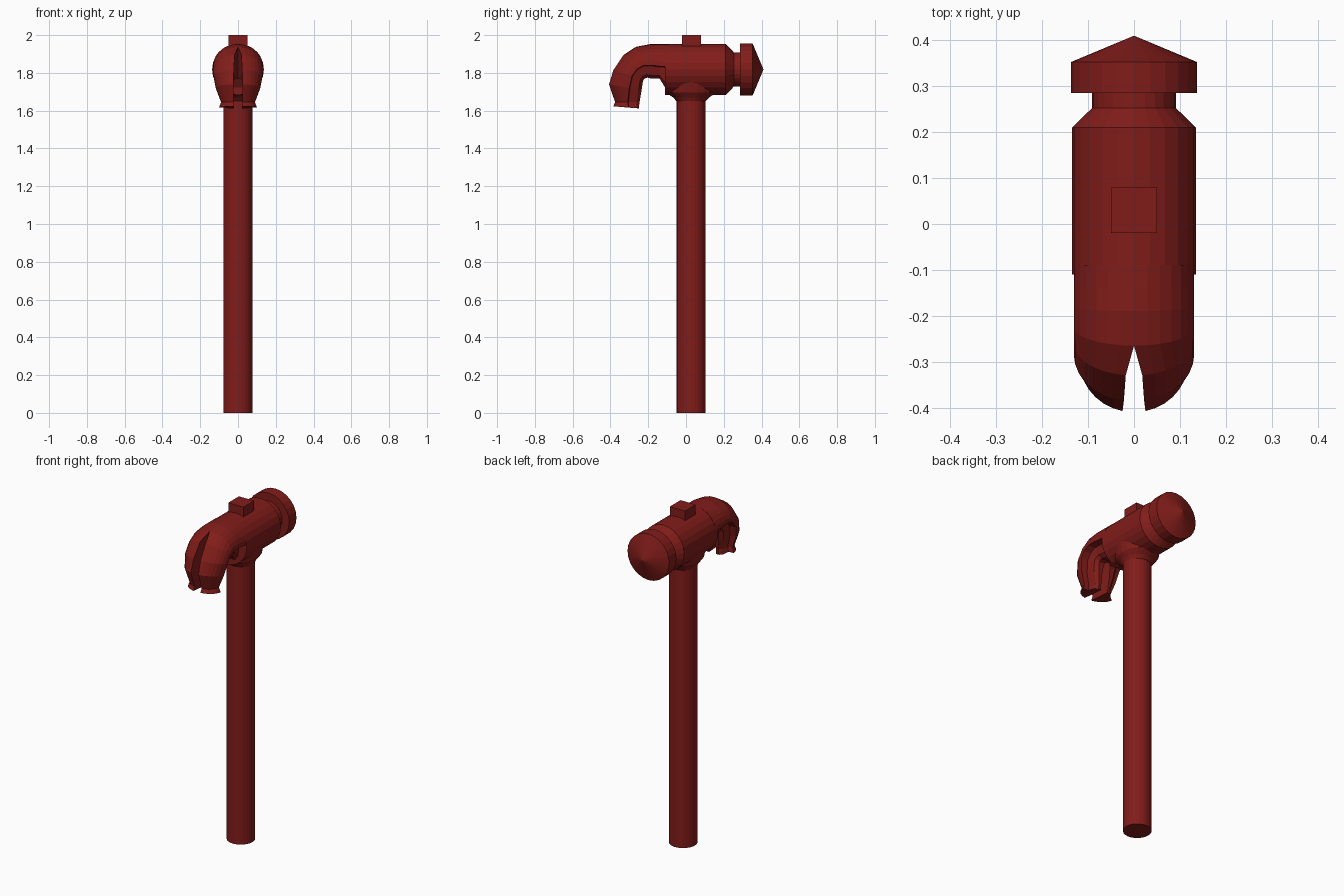
import bpy, bmesh, math
from mathutils import Vector

if "Cube" in bpy.data.objects:
    bpy.data.objects.remove(bpy.data.objects["Cube"])

mat = bpy.data.materials.new("dark_red")
mat.diffuse_color = (0.22, 0.012, 0.01, 1)
mat.use_nodes = True
mat.node_tree.nodes["Principled BSDF"].inputs["Base Color"].default_value = mat.diffuse_color


def finish(bm, name):
    bmesh.ops.remove_doubles(bm, verts=bm.verts, dist=1e-5)
    bmesh.ops.recalc_face_normals(bm, faces=bm.faces)
    me = bpy.data.meshes.new(name)
    bm.to_mesh(me)
    bm.free()
    me.materials.append(mat)
    ob = bpy.data.objects.new(name, me)
    bpy.context.collection.objects.link(ob)
    return ob


def skin(bm, rings):
    # Bridge closed rings of points and cap both ends
    vs = [[bm.verts.new(p) for p in r] for r in rings]
    n = len(vs[0])
    for a, b in zip(vs, vs[1:]):
        for i in range(n):
            j = (i + 1) % n
            bm.faces.new((a[i], a[j], b[j], b[i]))
    bm.faces.new(vs[0])
    bm.faces.new(vs[-1])


def lathe(name, rows, place, n=24):
    # rows of (position, radius u, radius v) around an axis
    bm = bmesh.new()
    skin(bm, [[place(ru * math.cos(2 * math.pi * i / n), rv * math.sin(2 * math.pi * i / n), t)
               for i in range(n)] for t, ru, rv in rows])
    return finish(bm, name)


def upright(u, v, t):
    return Vector((u, v + 0.027, t))


def lengthwise(u, v, t):
    return Vector((u, t, v + 1.818))


# Handle and flared socket under the head
lathe("handle", [(0, .077, .077), (1.70, .077, .077)], upright)
lathe("socket", [(1.65, .077, .077), (1.67, .087, .095), (1.695, .105, .133), (1.77, .122, .137)], upright)

# Head body, neck and striking face with pointed end
lathe("head", [(-.11, .135, .135), (.21, .135, .135), (.253, .091, .091), (.30, .091, .091)], lengthwise)
lathe("striking_face", [(.285, .137, .137), (.353, .137, .137), (.41, .0005, .0005)], lengthwise)

# Handle end showing through the top
bpy.ops.mesh.primitive_cube_add(size=1, location=(0, .03, 1.95))
peg = bpy.context.object
peg.name = "handle_peg"
peg.scale = (.10, .10, .10)
peg.data.materials.append(mat)

# Split claw stations: outer y,z / side edge y,z / inner y,z / half width / half slot
stations = [
    ((-.09, 1.953), (-.09, 1.835), (-.09, 1.69), .131, 0),
    ((-.14, 1.953), (-.14, 1.835), (-.14, 1.77), .131, 0),
    ((-.19, 1.952), (-.18, 1.84), (-.185, 1.77), .131, 0),
    ((-.265, 1.938), (-.225, 1.84), (-.205, 1.775), .131, 0),
    ((-.33, 1.897), (-.26, 1.82), (-.222, 1.768), .131, .018),
    ((-.386, 1.815), (-.285, 1.785), (-.228, 1.755), .131, .022),
    ((-.41, 1.74), (-.30, 1.72), (-.236, 1.705), .118, .025),
    ((-.378, 1.645), (-.308, 1.645), (-.246, 1.645), .09, .024),
    ((-.387, 1.623), (-.305, 1.617), (-.25, 1.612), .10, .022),
]
bm = bmesh.new()
rings = []
for o, e, inn, w, s in stations:
    o, e, inn = (Vector((0, *p)) for p in (o, e, inn))
    ring = []
    a0 = math.asin(s / w)
    for i in range(8):
        a = a0 + (math.pi / 2 - a0) * i / 7
        ring.append(e + (o - e) * math.cos(a) + Vector((w * math.sin(a), 0, 0)))
    for fx, t in ((.68, .05), (.58, .75), (.42, 1)):
        ring.append(e.lerp(inn, t) + Vector((w * fx, 0, 0)))
    ring.append(inn + Vector((s, 0, 0)))
    rings.append(ring)
skin(bm, rings)
bmesh.ops.delete(bm, geom=[f for f in bm.faces if all(v.co.x < 1e-5 for v in f.verts)], context='FACES')
claw = finish(bm, "claw")
mir = claw.modifiers.new("mirror", 'MIRROR')
mir.use_axis[0] = True
